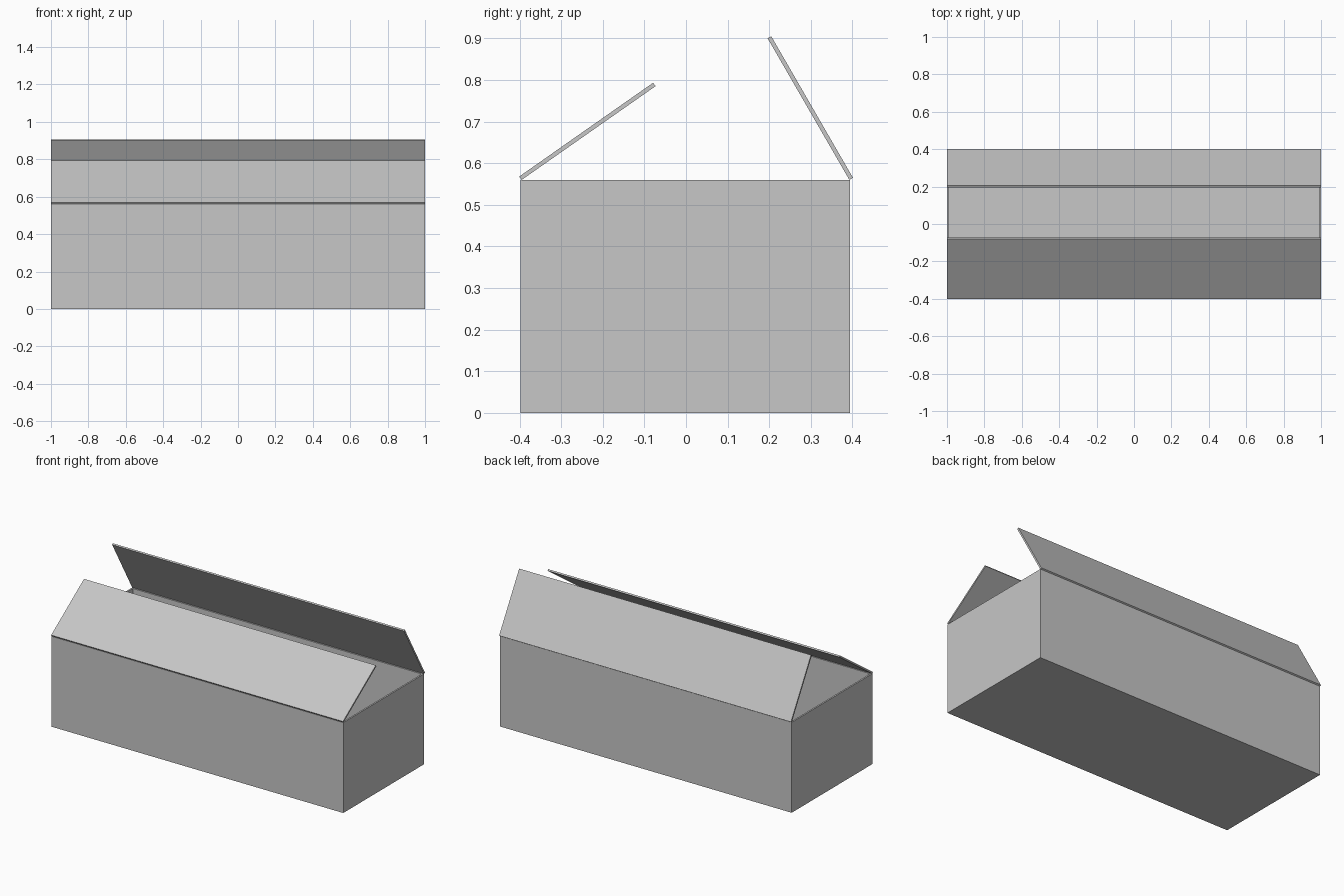
import bpy
import bmesh
from math import radians, cos, sin
from mathutils import Matrix, Vector

cube = bpy.data.objects.get("Cube")
if cube:
    bpy.data.objects.remove(cube, do_unlink=True)

LENGTH, HEIGHT, WALL = 2.0, 0.56, 0.01
FRONT, BACK = -0.398, 0.394

# One plain card colour
card = bpy.data.materials.new("card_grey")
card.use_nodes = True
colour = (0.57, 0.57, 0.57, 1)
card.diffuse_color = colour
card.node_tree.nodes["Principled BSDF"].inputs["Base Color"].default_value = colour


def add_object(name, bm):
    mesh = bpy.data.meshes.new(name)
    bm.to_mesh(mesh)
    bm.free()
    mesh.materials.append(card)
    obj = bpy.data.objects.new(name, mesh)
    bpy.context.collection.objects.link(obj)
    return obj


def block(size, matrix):
    bm = bmesh.new()
    bmesh.ops.create_cube(bm, size=1, matrix=matrix @ Matrix.Diagonal((*size, 1)))
    return bm


# Open box: a block without its top, thickened inwards
bm = block((LENGTH, BACK - FRONT, HEIGHT),
           Matrix.Translation((0, (FRONT + BACK) / 2, HEIGHT / 2)))
top = [f for f in bm.faces if f.normal.z > 0.5]
bmesh.ops.delete(bm, geom=top, context='FACES')
box = add_object("box_body", bm)
shell = box.modifiers.new("wall_thickness", 'SOLIDIFY')
shell.thickness = WALL
shell.offset = -1
shell.use_even_offset = True


# Lid flaps hinged along the long rims
def flap(name, hinge_y, hinge_z, degrees, width):
    a = radians(degrees)
    middle = Vector((0, hinge_y, hinge_z)) + Vector((0, cos(a), sin(a))) * width / 2
    matrix = Matrix.Translation(middle) @ Matrix.Rotation(a, 4, 'X')
    add_object(name, block((LENGTH, width, WALL), matrix))


flap("front_flap", -0.398, 0.564, 35, 0.393)
flap("back_flap", 0.397, 0.5625, 120, 0.393)
